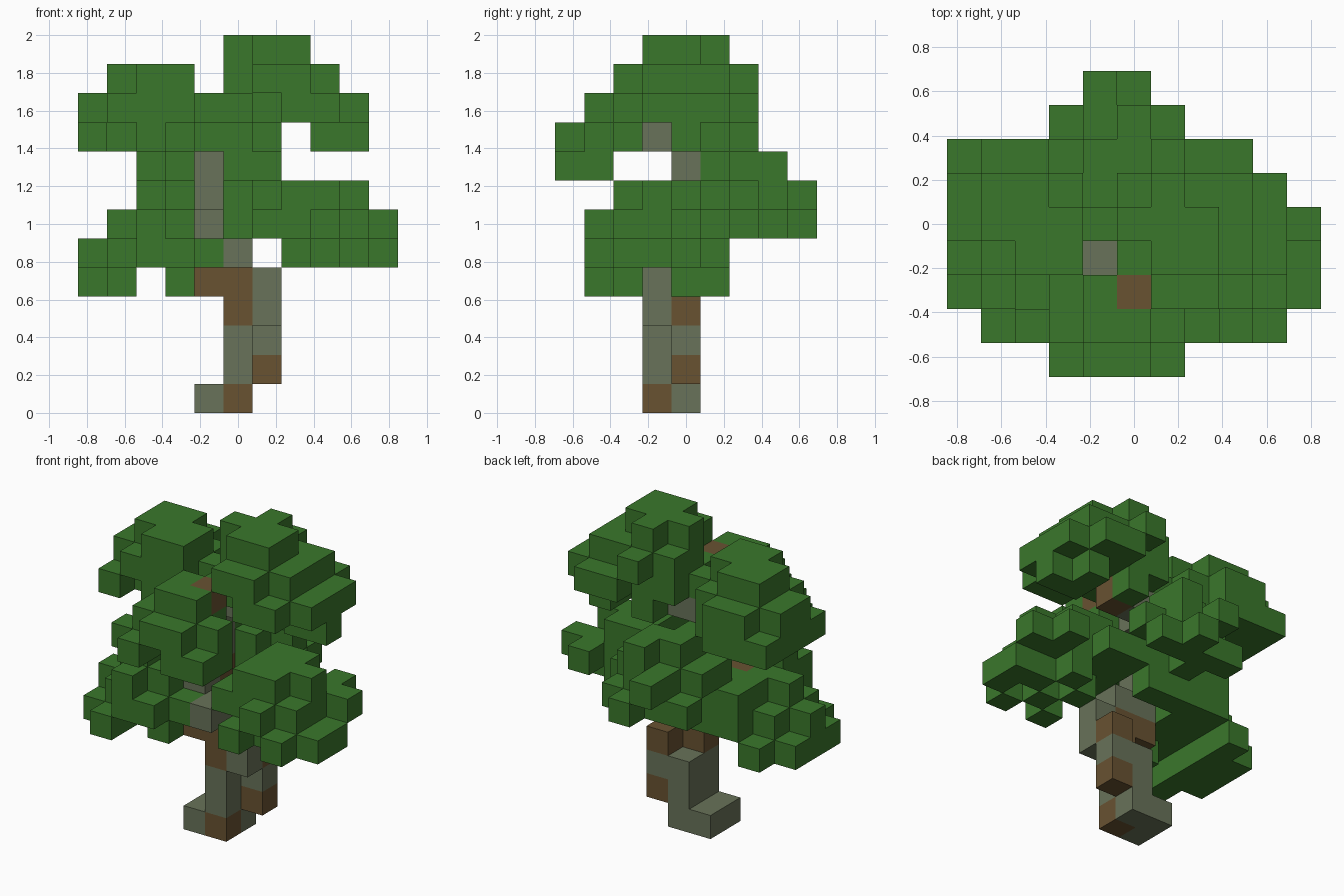
import bpy
import bmesh
from mathutils import Vector

cube = bpy.data.objects.get("Cube")
if cube:
    bpy.data.objects.remove(cube, do_unlink=True)

CELL = 2 / 13


def material(name, colour):
    mat = bpy.data.materials.new(name)
    mat.use_nodes = True
    mat.diffuse_color = colour
    node = next(n for n in mat.node_tree.nodes if n.type == 'BSDF_PRINCIPLED')
    node.inputs["Base Color"].default_value = colour
    node.inputs["Roughness"].default_value = 1
    return mat


mats = [
    material("leaf green", (0.042, 0.185, 0.024, 1)),
    material("bark grey", (0.14, 0.17, 0.1, 1)),
    material("bark brown", (0.14, 0.085, 0.031, 1)),
]
KEYS = "#gb"  # leaf, grey bark, brown bark

# Each part: origin column, origin row, lowest layer, then layers upward.
# In a layer, words are columns along x and letters are blocks along y.
PARTS = {
    "trunk": (3, 2, 0, [
        "- .gg .bg",
        "- - .gg ..b",
        "- - .gg ..g",
        "- - .b .gb",
        "- .b .b .g",
        "- .g gg",
        ".b .gb",
        "- ..g",
        "- ..g",
        "- .gg ..g ..b",
        "- - b",
    ]),
    "right_crown": (5, 2, 9, [
        "- ...#. - ..##. ..#..",
        ".###. .###. ##### ##### .###.",
        "..##. ##### ####. .###.",
        "..#.. .###. .##..",
    ]),
    "left_crown": (0, 3, 9, [
        "#### .### #### ###.",
        ".##. #### #### ###. .#",
        "- .##. ###. ##..",
    ]),
    "front_foliage": (2, 0, 8, [
        ".# ## - ## ##",
        "- .## ### ### .#.",
        "- - .## .#.",
    ]),
    "back_foliage": (2, 5, 5, [
        "- # # #",
        "# #.# .##. #.## #.#",
        "- ##. #### ###. .#.",
        "- - ## .##",
    ]),
    "right_low_foliage": (6, 1, 5, [
        "- #.# .#.# #.#. .##",
        ".### .#### ####. .#### ...#",
        "- .### .### ..#.",
    ]),
    "left_low_foliage": (0, 1, 4, [
        ".###. ##### - .#",
        "..#.. .###. ##### ####. .#",
        "- ..#.. ####. .#.#.",
        "- - .#",
    ]),
}


def read_blocks(ox, oy, oz, layers):
    blocks = {}
    for k, layer in enumerate(layers):
        for i, column in enumerate(layer.split()):
            for j, key in enumerate(column):
                if key in KEYS:
                    blocks[(ox + i, oy + j, oz + k)] = KEYS.index(key)
    return blocks


parts = {name: read_blocks(*spec) for name, spec in PARTS.items()}
filled = {pos for blocks in parts.values() for pos in blocks}


def build(name, blocks):
    bm = bmesh.new()
    verts = {}

    def vert(corner):
        key = tuple(round(c) for c in corner)
        if key not in verts:
            x, y, z = key
            verts[key] = bm.verts.new(((x - 5.5) * CELL, (y - 4.5) * CELL, z * CELL))
        return verts[key]

    # Only faces open to the air are made
    for pos, colour in blocks.items():
        centre = Vector(pos) + Vector((0.5, 0.5, 0.5))
        for axis in range(3):
            for sign in (-1, 1):
                n = Vector((0, 0, 0))
                n[axis] = sign
                if tuple(round(c) for c in Vector(pos) + n) in filled:
                    continue
                u = Vector((0, 0, 0))
                u[(axis + 1) % 3] = 1
                v = n.cross(u)
                loop = [centre + (n + a * u + b * v) / 2
                        for a, b in ((-1, -1), (1, -1), (1, 1), (-1, 1))]
                face = bm.faces.new([vert(c) for c in loop])
                face.material_index = colour
    mesh = bpy.data.meshes.new(name)
    bm.to_mesh(mesh)
    bm.free()
    for mat in mats:
        mesh.materials.append(mat)
    obj = bpy.data.objects.new(name, mesh)
    bpy.context.collection.objects.link(obj)


for part_name, part_blocks in parts.items():
    build(part_name, part_blocks)
